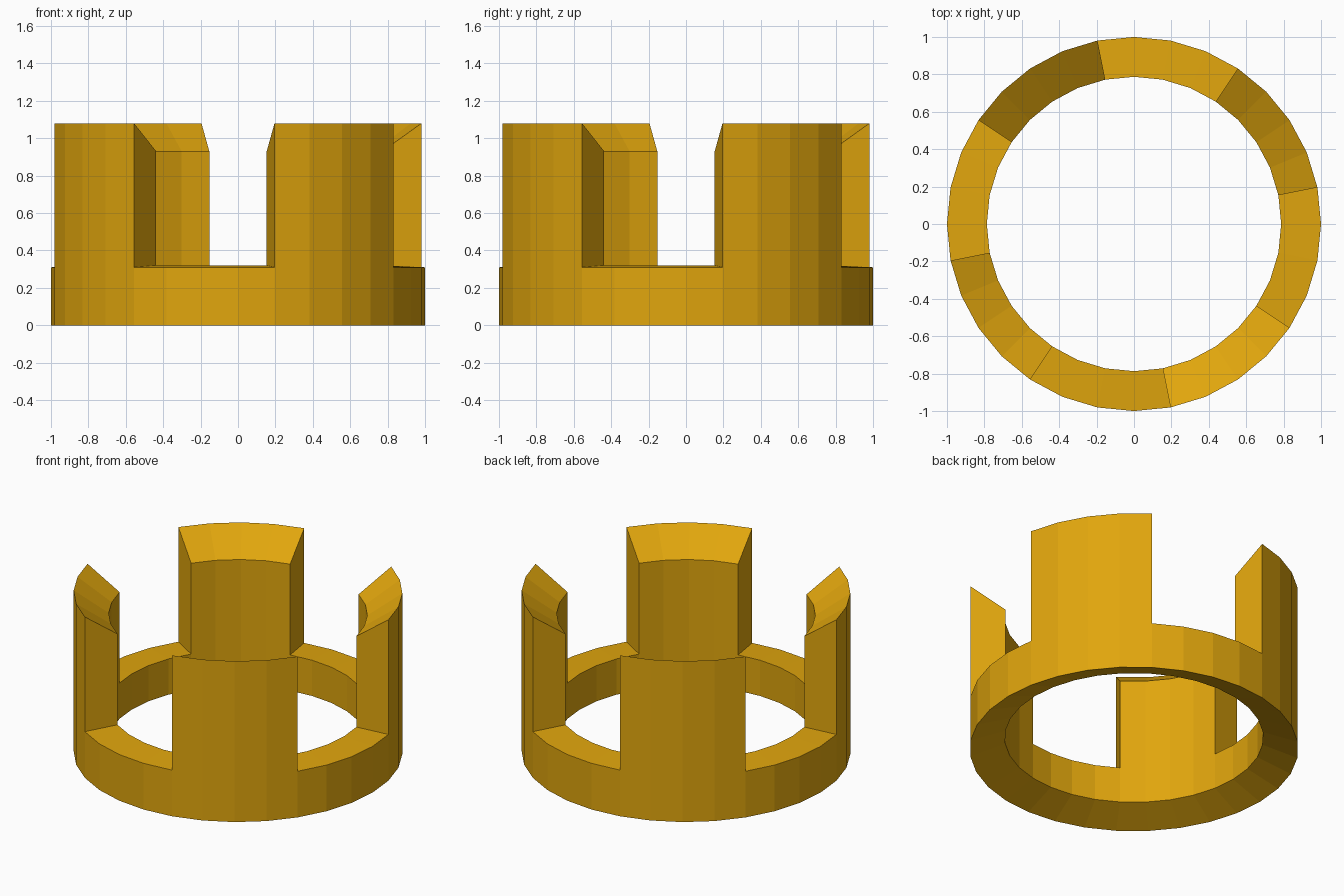
import bpy, bmesh, math

if "Cube" in bpy.data.objects:
    bpy.data.objects.remove(bpy.data.objects["Cube"])

SIDES = 32
R_OUT, R_IN = 1.0, 0.787
# (outer z, inner z) of the sloped bottom, ring top and prong top
BOTTOM, LEDGE, TOP = (0.0, 0.08), (0.31, 0.32), (1.08, 0.93)


def has_prong(i):
    # four prongs, each four facets wide, starting one facet past each axis
    return (i - 1) % 8 < 4


bm = bmesh.new()


def ring(r, z):
    step = 2 * math.pi / SIDES
    return [bm.verts.new((r * math.cos(i * step), r * math.sin(i * step), z))
            for i in range(SIDES)]


ob, ol, ot = (ring(R_OUT, lv[0]) for lv in (BOTTOM, LEDGE, TOP))
ib, il, it = (ring(R_IN, lv[1]) for lv in (BOTTOM, LEDGE, TOP))


def wall(a, b, i):
    j = (i + 1) % SIDES
    bm.faces.new((a[i], a[j], b[j], b[i]))


for i in range(SIDES):
    # base ring
    wall(ob, ol, i)
    wall(il, ib, i)
    wall(ib, ob, i)
    if has_prong(i):
        # prong walls and bevelled top
        wall(ol, ot, i)
        wall(it, il, i)
        wall(ot, it, i)
    else:
        wall(ol, il, i)
    # radial end faces of the prongs
    if has_prong(i) != has_prong(i - 1):
        bm.faces.new((ol[i], ot[i], it[i], il[i]))

bmesh.ops.delete(bm, geom=[v for v in bm.verts if not v.link_faces], context='VERTS')
bmesh.ops.recalc_face_normals(bm, faces=bm.faces)

mesh = bpy.data.meshes.new("pronged_ring")
bm.to_mesh(mesh)
bm.free()
obj = bpy.data.objects.new("pronged_ring", mesh)
bpy.context.collection.objects.link(obj)

gold = bpy.data.materials.new("gold")
gold.diffuse_color = (0.75, 0.38, 0.004, 1)
gold.use_nodes = True
gold.node_tree.nodes["Principled BSDF"].inputs["Base Color"].default_value = gold.diffuse_color
mesh.materials.append(gold)
